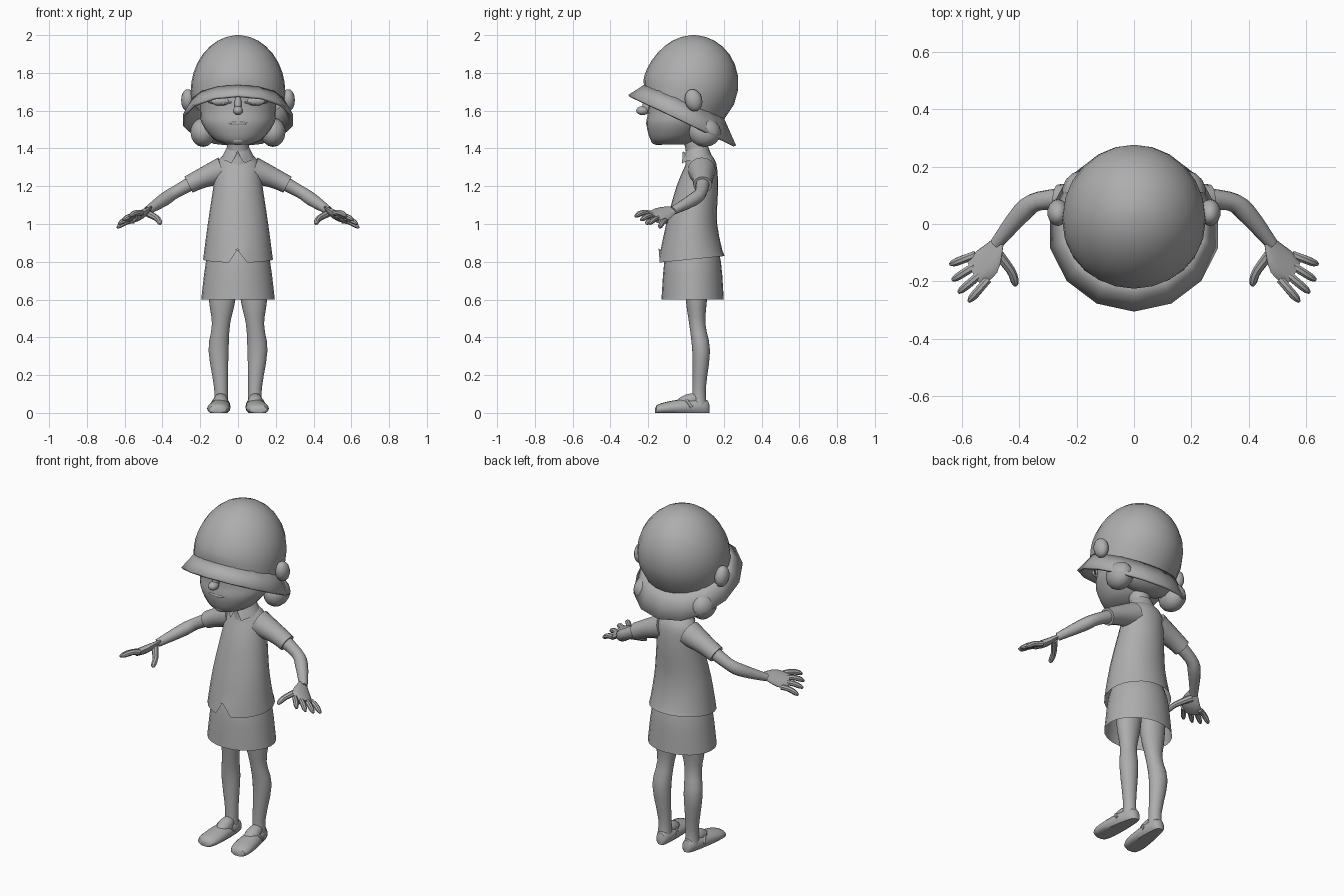
import bpy, bmesh
from math import sin, cos, pi, radians, tau
from mathutils import Vector, Matrix

cube = bpy.data.objects.get("Cube")
if cube:
    bpy.data.objects.remove(cube)

# One matte colour for everything
grey = (.42, .42, .42, 1)
clay = bpy.data.materials.new("clay_grey")
clay.use_nodes = True
clay.diffuse_color = grey
clay.node_tree.nodes["Principled BSDF"].inputs["Base Color"].default_value = grey


def finish(name, bm, mirror=False):
    """Turn the mesh into a smooth object, mirrored to the other side if asked."""
    bmesh.ops.recalc_face_normals(bm, faces=bm.faces)
    mesh = bpy.data.meshes.new(name)
    bm.to_mesh(mesh)
    bm.free()
    mesh.materials.append(clay)
    mesh.shade_smooth()
    mesh.set_sharp_from_angle(angle=radians(40))
    part = bpy.data.objects.new(name, mesh)
    bpy.context.collection.objects.link(part)
    if mirror:
        part.modifiers.new("mirror", "MIRROR")
    return part


def skin(name, rings, mirror=False, cap_start=True, cap_end=True):
    """Join rings of points into a tube."""
    bm = bmesh.new()
    loops = [[bm.verts.new(point) for point in ring] for ring in rings]
    for lower, upper in zip(loops, loops[1:]):
        for i in range(len(lower)):
            bm.faces.new((lower[i - 1], lower[i], upper[i], upper[i - 1]))
    if cap_start:
        bm.faces.new(loops[0])
    if cap_end:
        bm.faces.new(loops[-1])
    return finish(name, bm, mirror)


def ease(stations, steps=3):
    """Add smooth in-between stations to a short list of them."""
    keys = [Vector(station) for station in stations]
    keys = [keys[0], *keys, keys[-1]]
    result = []
    for before, start, end, after in zip(keys, keys[1:], keys[2:], keys[3:]):
        leave, arrive = (end - before) / 2, (after - start) / 2
        for step in range(steps):
            t = step / steps
            s = 1 - t
            result.append(start * (1 + t + t) * s * s + end * (1 + s + s) * t * t
                          + leave * t * s * s - arrive * t * t * s)
    return result + [keys[-1]]


def ring(z, y, wide, deep, x=0, tilt=0, sides=24):
    """Level ellipse starting at the front; tilt lowers its back."""
    points = []
    for k in range(sides):
        turn = tau * k / sides
        back = -deep * cos(turn)
        points.append(Vector((x + wide * sin(turn), y + back, z - tilt * back)))
    return points


def stack(stations):
    return [ring(*station) for station in ease(stations)]


def sweep(name, path, side, flat=1, sides=10, mirror=True):
    """Tube along (x, y, z, radius) stations, thinned by flat across its side axis."""
    centres = [Vector(station[:3]) for station in path]
    rings = []
    for i, centre in enumerate(centres):
        along = centres[min(i + 1, len(path) - 1)] - centres[max(i - 1, 0)]
        along.normalize()
        across = Vector(side)
        across = (across - along * across.dot(along)).normalized()
        up = along.cross(across) * flat
        turns = [tau * k / sides for k in range(sides)]
        rings.append([centre + (across * cos(a) + up * sin(a)) * path[i][3] for a in turns])
    return skin(name, rings, mirror)


def blob(name, at, size, mirror=False, lean=0):
    bm = bmesh.new()
    place = (Matrix.Translation(at) @ Matrix.Rotation(radians(lean), 4, 'X')
             @ Matrix.Diagonal((*size, 1)))
    bmesh.ops.create_uvsphere(bm, u_segments=14, v_segments=8, radius=1, matrix=place)
    return finish(name, bm, mirror)


# Hat dome: a ball whose rings tilt and narrow towards the lower edge
dome = []
for k in range(10):
    f = (k + .3) / 9.3
    reach = sin(1.8 * f)
    dome.append(ring(z=1.75 + cos(2 * f) / 4, y=.04 - .05 * f ** 6, wide=reach / 4,
                     deep=.26 * reach - .04 * f ** 6, tilt=.42 * f ** 4))
skin("hat_dome", dome, cap_end=False)

# Flared brim, dropping at the back
brim_rings = [ring(z=1.65 - .1 * f, y=-.01 - f / 100, wide=.245 + .055 * f,
                   deep=.21 + .075 * f, tilt=.42 + .05 * f, sides=14) for f in (0, .4, 1)]
brim = skin("hat_brim", brim_rings, cap_start=False, cap_end=False)
brim.modifiers.new("thickness", "SOLIDIFY").thickness = .014

# Head with full cheeks and a flat jaw, ears and bobbed hair
skin("head", stack([(1.42, -.08, .06, .08), (1.45, -.06, .13, .13), (1.53, -.03, .19, .18),
                    (1.6, 0, .2, .2), (1.72, 0, .2, .2)]))
blob("ear", (.265, .04, 1.655), (.037, .046, .06), mirror=True, lean=15)
blob("hair_lobe", (.185, .1, 1.485), (.068, .085, .077), mirror=True)
blob("back_hair", (0, .1, 1.52), (.17, .1, .075))

# Face details
blob("nose_bridge", (0, -.2, 1.63), (.02, .03, .05), lean=-20)
blob("nose_tip", (0, -.23, 1.6), (.028, .034, .024))
blob("upper_lip", (0, -.19, 1.533), (.066, .022, .013))
blob("lower_lip", (0, -.18, 1.513), (.052, .024, .015))
blob("chin", (0, -.145, 1.445), (.05, .042, .028))
blob("eyelid", (.09, -.18, 1.65), (.055, .02, .024), mirror=True)
lash = []
for k in range(7):
    f = k / 3 - 1
    lash.append((.095 + .06 * f, -.19 + .025 * f + .02 * f * f, 1.634 + f * f / 90, .004))
sweep("lash_line", lash, side=(0, 0, 1), sides=6)

# Neck and open collar
skin("neck", stack([(1.3, .055, .06, .06), (1.38, .055, .058, .055), (1.46, .04, .06, .06)]))
collar = [ring(z=1.345 + .06 * f, y=.06, wide=.09 - .03 * f, deep=.077 - .02 * f,
               tilt=-.2 + f / 10, sides=16) for f in (0, .6, 1)]
hem = collar[0]
hem[0].z += .055
for point in (hem[1], hem[-1]):
    point += Vector((0, -.01, -.01))
skin("collar", collar, cap_start=False, cap_end=False)

# Shirt with an inverted notch at the front of the hem
shirt = stack([(.81, .03, .185, .175), (1, .03, .16, .135), (1.2, .06, .13, .11),
               (1.32, .08, .115, .08), (1.37, .07, .07, .06)])
for point in shirt[0]:
    point.z += point.y / 10
shirt[0][0].z = .87
skin("shirt", shirt, cap_start=False)
sweep("sleeve", ease([(.08, .083, 1.285, .075), (.19, .088, 1.243, .056),
                      (.262, .088, 1.208, .05)]), side=(0, 1, 0), flat=.95, sides=16)

# Skirt, open below
skin("skirt", stack([(.9, .035, .14, .12), (.8, .035, .17, .15), (.6, .035, .195, .165)]),
     cap_end=False)

# Legs
skin("leg", stack([(.8, .06, .08, .07, .08), (.6, .055, .07, .056, .084),
                   (.47, .06, .048, .043, .09), (.33, .08, .053, .047, .103),
                   (.13, .07, .036, .035, .09), (.04, .07, .04, .04, .09)]), mirror=True)
blob("instep", (.092, .01, .06), (.04, .075, .038), mirror=True, lean=20)

# Rounded shoes with flat soles, wider at the toes and taller at the heel
shoe = []
for k in range(11):
    turn = pi * (k + .2) / 10.4
    y = .145 * cos(turn) - .02
    wide = (.055 - y / 10) * sin(turn) ** .4
    tall = (.075 + y / 8) * sin(turn) ** .3
    shoe.append([Vector((.095 - y / 12 + wide * cos(a), y, max(0, tall * (.4 + .6 * sin(a)))))
                 for a in (tau * n / 16 for n in range(16))])
skin("shoe", shoe, mirror=True)
strap = []
for k in range(9):
    turn = pi * k / 8
    strap.append((.094 + cos(turn) / 20, .03 - sin(turn) / 25, .03 + .055 * sin(turn), .01))
sweep("shoe_strap", strap, side=(0, 1, 0), flat=.5, sides=6)

# Arms and palms
across = Vector((-.065, -.13, .06))
sweep("arm", ease([(.2, .09, 1.24, .04), (.33, .08, 1.17, .033), (.39, .04, 1.13, .035),
                   (.48, -.07, 1.07, .022)]), side=(0, 1, 0), sides=12)
sweep("palm", ease([(.47, -.06, 1.08, .024), (.51, -.13, 1.05, .059),
                    (.555, -.17, 1.03, .05)]), side=across, flat=.36, sides=12)

# Fingers fanned from the edge of the palm, and the thumb
for i, label in enumerate(("little", "ring", "middle", "index")):
    root = Vector((.53, -.15, 1.037)) + across * (i - 1.5) * .22
    tip = Vector((.64, -.14, .98)) + across * i / 3
    tip += Vector((.016, -.014, 0)) * sin(pi * i / 3)
    finger = []
    for k in range(9):
        f = k / 8
        spot = root.lerp(tip, f)
        finger.append((spot.x, spot.y, spot.z + sin(pi * f) / 100, .015 - .009 * f ** 9))
    sweep(label + "_finger", finger, side=across, sides=8)
sweep("thumb", ease([(.485, -.09, 1.06, .02), (.43, -.16, 1.03, .016), (.415, -.2, 1.01, .014),
                     (.412, -.213, 1, .007)]), side=(1, 0, 0), sides=8)
